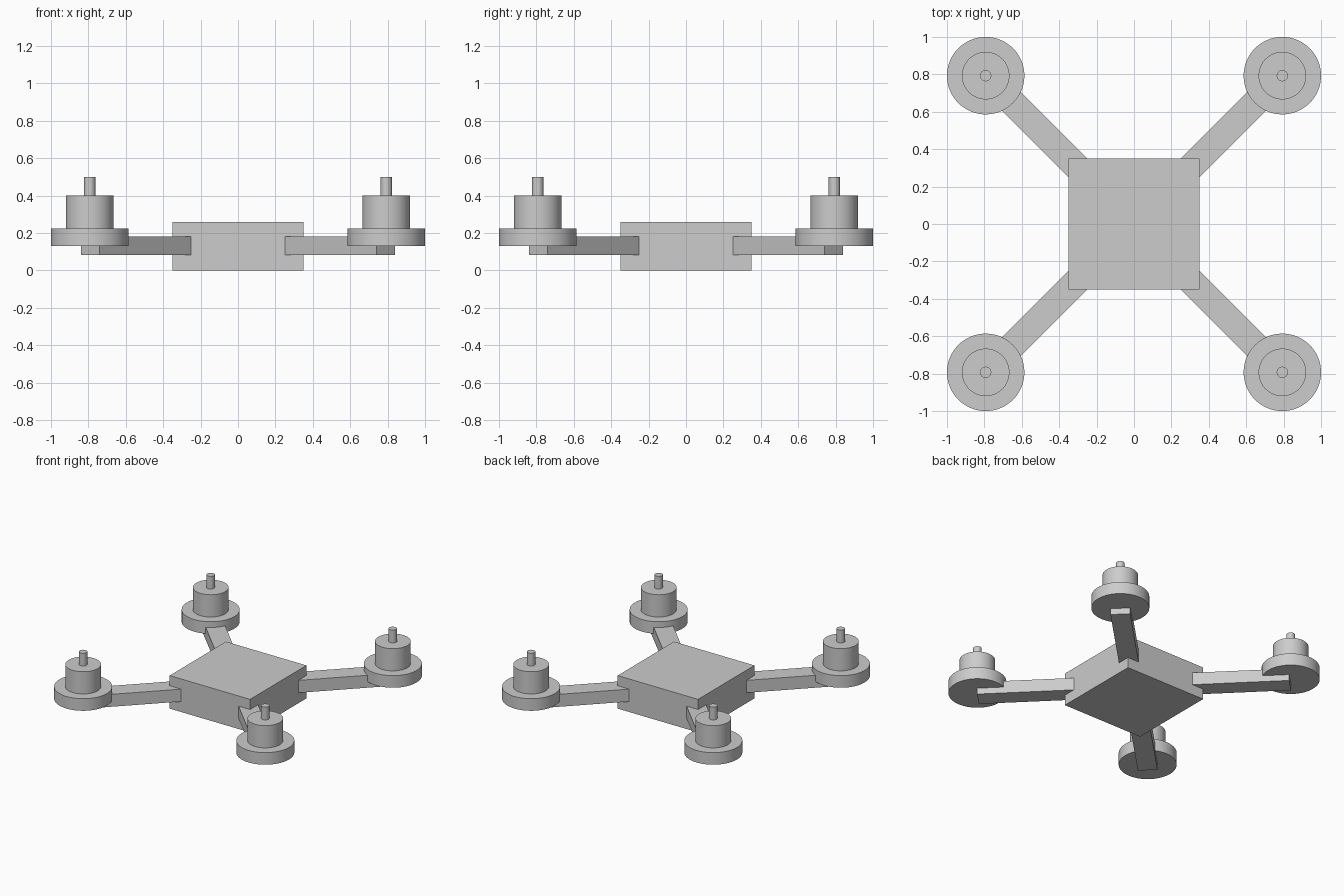
import bpy
import math

cube = bpy.data.objects.get("Cube")
if cube:
    bpy.data.objects.remove(cube, do_unlink=True)

BODY = 0.70           # body side length
MOTOR_POS = 0.793     # motor axis distance along x and y
ARM_START = 0.30      # inner arm end, hidden inside the body
ARM_END = 0.79 * math.sqrt(2)

grey = bpy.data.materials.new("light_grey")
grey.use_nodes = True
colour = (0.604, 0.604, 0.604, 1)
grey.diffuse_color = colour
grey.node_tree.nodes["Principled BSDF"].inputs["Base Color"].default_value = colour


def finish(name):
    obj = bpy.context.object
    obj.name = name
    obj.data.materials.append(grey)
    return obj


def box(name, x, y, z0, z1, size_x, size_y, turn=0):
    bpy.ops.mesh.primitive_cube_add(size=1, location=(x, y, (z0 + z1) / 2),
                                    rotation=(0, 0, turn))
    bpy.context.object.scale = (size_x, size_y, z1 - z0)
    bpy.ops.object.transform_apply(location=False, rotation=False, scale=True)
    return finish(name)


def disc(name, x, y, z0, z1, radius):
    bpy.ops.mesh.primitive_cylinder_add(vertices=64, radius=radius, depth=z1 - z0,
                                        location=(x, y, (z0 + z1) / 2))
    bpy.ops.object.shade_smooth_by_angle(angle=math.radians(30))
    return finish(name)


# Central body
box("body", 0, 0, 0, 0.26, BODY, BODY)

# Four diagonal arms, each with a stepped motor at its tip
corners = {"front_left": (1, -1), "front_right": (-1, -1),
           "back_left": (1, 1), "back_right": (-1, 1)}
for corner, (sx, sy) in corners.items():
    angle = math.atan2(sy, sx)
    middle = (ARM_START + ARM_END) / 2
    box(corner + "_arm", middle * math.cos(angle), middle * math.sin(angle),
        0.082, 0.18, ARM_END - ARM_START, 0.141, angle)
    x, y = sx * MOTOR_POS, sy * MOTOR_POS
    disc(corner + "_motor_mount", x, y, 0.13, 0.225, 0.207)
    disc(corner + "_motor", x, y, 0.225, 0.40, 0.127)
    disc(corner + "_shaft", x, y, 0.40, 0.50, 0.03)
